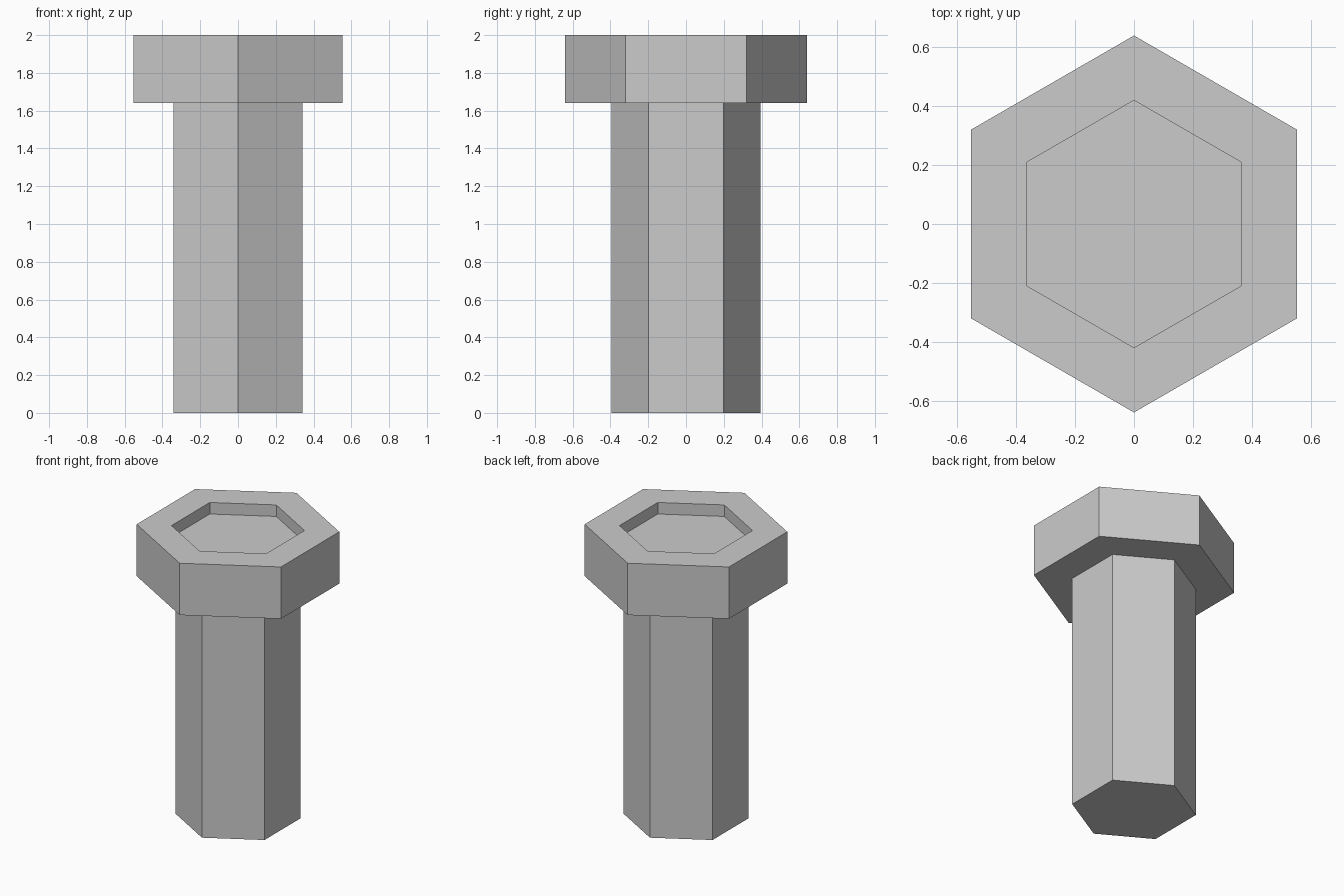
import bpy, bmesh
from math import sin, cos, pi

if "Cube" in bpy.data.objects:
    bpy.data.objects.remove(bpy.data.objects["Cube"])

SIDES = 6

# Profile as (corner radius, height): shank, underside, head, rim, socket
PROFILE = [(0.395, 0.0), (0.395, 1.64), (0.64, 1.64),
           (0.64, 2.0), (0.42, 2.0), (0.42, 1.92)]


def hex_ring(bm, radius, z):
    """Ring of corners with one corner pointing to the back (+y)."""
    angles = [pi / 2 + 2 * pi * i / SIDES for i in range(SIDES)]
    return [bm.verts.new((radius * cos(a), radius * sin(a), z)) for a in angles]


# Hexagonal bolt: loft the profile, then close the shank end and socket floor
bm = bmesh.new()
rings = [hex_ring(bm, r, z) for r, z in PROFILE]
for low, high in zip(rings, rings[1:]):
    for i in range(SIDES):
        j = (i + 1) % SIDES
        bm.faces.new((low[i], low[j], high[j], high[i]))
bm.faces.new(reversed(rings[0]))
bm.faces.new(rings[-1])
bmesh.ops.recalc_face_normals(bm, faces=bm.faces)

mesh = bpy.data.meshes.new("hex_bolt")
bm.to_mesh(mesh)
bm.free()
bolt = bpy.data.objects.new("hex_bolt", mesh)
bpy.context.collection.objects.link(bolt)
